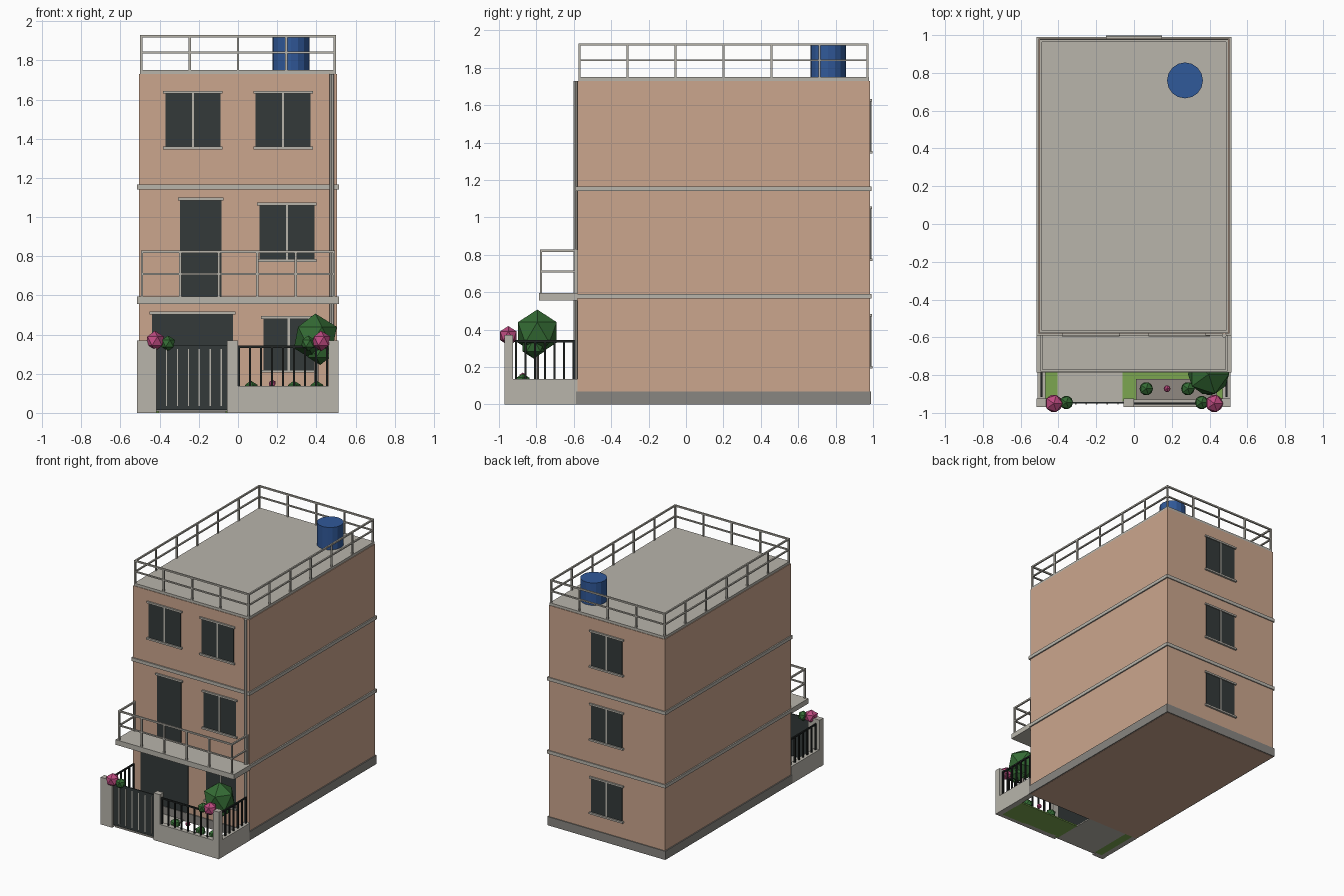
import bpy
from math import pi

cube = bpy.data.objects.get("Cube")
if cube:
    bpy.data.objects.remove(cube, do_unlink=True)


def material(name, r, g, b):
    m = bpy.data.materials.new(name)
    m.use_nodes = True
    m.diffuse_color = (r, g, b, 1)
    m.node_tree.nodes["Principled BSDF"].inputs["Base Color"].default_value = (r, g, b, 1)
    return m


WALL = material("peach_wall", 0.6, 0.38, 0.27)
STONE = material("pale_concrete", 0.48, 0.46, 0.41)
PLINTH = material("dark_concrete", 0.25, 0.24, 0.22)
GLASS = material("dark_glass", 0.033, 0.042, 0.042)
IRON = material("black_iron", 0.015, 0.018, 0.017)
BLUE = material("tank_blue", 0.03, 0.1, 0.32)
LEAF = material("leaf_green", 0.035, 0.15, 0.035)
LAWN = material("lawn_green", 0.2, 0.38, 0.08)
PINK = material("flower_pink", 0.52, 0.07, 0.22)
SOIL = material("soil", 0.28, 0.25, 0.22)


def finish(name, mat):
    ob = bpy.context.object
    ob.name = name
    ob.data.materials.append(mat)
    return ob


def box(name, mat, x, y, z):
    """Box from (low, high) pairs on each axis."""
    bpy.ops.mesh.primitive_cube_add(size=1, location=[sum(p) / 2 for p in (x, y, z)])
    ob = finish(name, mat)
    ob.scale = [p[1] - p[0] for p in (x, y, z)]
    return ob


def cylinder(name, mat, place, radius, height, sides):
    bpy.ops.mesh.primitive_cylinder_add(vertices=sides, radius=radius, depth=height, location=place)
    return finish(name, mat)


def ball(name, mat, place, radius):
    bpy.ops.mesh.primitive_ico_sphere_add(subdivisions=1, radius=radius, location=place)
    return finish(name, mat)


def around(c, t):
    return (c - t / 2, c + t / 2)


def steps(a, b, n):
    return [a + (b - a) * i / n for i in range(n + 1)]


def railing(name, mat, a, b, z0, top, bays, t, mid=None):
    """Straight railing between two plan points, along x or y."""
    for px, py in zip(steps(a[0], b[0], bays), steps(a[1], b[1], bays)):
        box(name + "_post", mat, around(px, t), around(py, t), (z0, top))
    span = [(min(p, q) - t / 2, max(p, q) + t / 2) for p, q in zip(a, b)]
    box(name + "_top_rail", mat, *span, (top - t, top))
    if mid:
        box(name + "_middle_rail", mat, *span, around(mid, t * 0.8))


def opening(name, face, out, x, z, sill=True, mullion=True):
    """Glazed opening on a wall at y = face, facing out (-1 or 1)."""
    def depth(d):
        return tuple(sorted((face - out * 0.01, face + out * d)))
    cx = sum(x) / 2
    box(name + "_panes", GLASS, x, depth(0.004), z)
    wide = (x[0] - 0.012, x[1] + 0.012)
    box(name + "_lintel", STONE, wide, depth(0.012), (z[1], z[1] + 0.014))
    if sill:
        box(name + "_sill", STONE, wide, depth(0.015), (z[0] - 0.014, z[0]))
    if mullion:
        box(name + "_mullion", STONE, around(cx, 0.012), depth(0.008), z)


# House body, plinth, floor bands and roof
FRONT, BACK = -0.58, 0.983
box("house_walls", WALL, (-0.505, 0.505), (FRONT, BACK), (0, 1.73))
box("plinth", PLINTH, (-0.513, 0.513), (FRONT - 0.008, BACK + 0.007), (0.002, 0.07))
for z in (0.565, 1.14):
    box("floor_band", STONE, (-0.515, 0.515), (FRONT - 0.01, BACK + 0.008), (z, z + 0.026))
box("roof_slab", STONE, (-0.5, 0.5), (FRONT + 0.004, BACK - 0.004), (1.725, 1.75))

# Openings
for x in (-0.37, 0.09):
    opening("upper_window", FRONT, -1, (x, x + 0.28), (1.36, 1.63))
opening("middle_window", FRONT, -1, (0.11, 0.39), (0.785, 1.06))
opening("ground_window", FRONT, -1, (0.13, 0.39), (0.22, 0.48))
opening("balcony_door", FRONT, -1, (-0.295, -0.085), (0.59, 1.085), False, False)
opening("garage_door", FRONT, -1, (-0.44, -0.025), (0.01, 0.503), False, False)
for z in (0.205, 0.78, 1.355):
    opening("back_window", BACK, 1, (-0.135, 0.135), (z, z + 0.265))

# Drainpipe and water tank
cylinder("drainpipe", STONE, (0.478, -0.59, 0.87), 0.012, 1.72, 8)
cylinder("water_tank", BLUE, (0.27, 0.76, 1.838), 0.095, 0.176, 16)

# Roof railing
for y in (-0.57, 0.97):
    railing("roof_rail", STONE, (-0.494, y), (0.494, y), 1.75, 1.93, 4, 0.012, 1.84)
for x in (-0.494, 0.494):
    railing("roof_rail", STONE, (x, -0.57), (x, 0.97), 1.75, 1.93, 6, 0.012, 1.84)

# Balcony
box("balcony_slab", STONE, (-0.515, 0.515), (-0.785, FRONT), (0.555, 0.595))
railing("balcony_rail", STONE, (-0.49, -0.775), (0.49, -0.775), 0.59, 0.828, 5, 0.012, 0.71)
for x in (-0.49, 0.49):
    railing("balcony_rail", STONE, (x, -0.775), (x, -0.586), 0.59, 0.828, 1, 0.012, 0.71)

# Yard ground
box("side_lawn", LAWN, (-0.47, -0.405), (-0.93, FRONT), (0, 0.01))
box("path", STONE, (-0.405, -0.06), (-0.95, FRONT), (0, 0.01))
box("garden_lawn", LAWN, (-0.06, 0.47), (-0.94, -0.72), (0, 0.01))
box("flower_bed", SOIL, (0.01, 0.44), (-0.93, -0.82), (0.01, 0.06))

# Boundary walls and pillars
box("front_low_wall", STONE, (-0.01, 0.47), (-0.97, -0.93), (0, 0.137))
for s in (-1, 1):
    side = tuple(sorted((s * 0.468, s * 0.512)))
    box("side_low_wall", STONE, side, (-0.97, FRONT), (0, 0.137))
    railing("side_fence", IRON, (s * 0.49, -0.91), (s * 0.49, -0.6), 0.13, 0.343, 6, 0.011)
for x in ((-0.515, -0.415), (-0.055, 0), (0.462, 0.512)):
    box("pillar", STONE, x, (-0.97, -0.925), (0, 0.37))
railing("front_fence", IRON, (0.005, -0.95), (0.455, -0.95), 0.13, 0.343, 8, 0.011)

# Gate
box("gate_panel", GLASS, (-0.415, -0.055), (-0.951, -0.943), (0.015, 0.345))
for x in steps(-0.365, -0.085, 5):
    box("gate_bar", STONE, around(x, 0.007), (-0.955, -0.95), (0.035, 0.325))

# Pillar flowers, bed plants and tree
for s in (-1, 1):
    ball("pillar_flower", PINK, (s * 0.425, -0.95, 0.367), 0.052)
    ball("pillar_bush", LEAF, (s * 0.358, -0.945, 0.355), 0.04)
for x in (0.065, 0.285, 0.4):
    ball("bed_bush", LEAF, (x, -0.872, 0.125), 0.04)
ball("bed_flower", PINK, (0.175, -0.872, 0.15), 0.02)
cylinder("tree_trunk", SOIL, (0.4, -0.8, 0.16), 0.014, 0.3, 6)
ball("tree_crown", LEAF, (0.395, -0.795, 0.385), 0.122)
ball("lower_tree_crown", LEAF, (0.42, -0.815, 0.315), 0.07)
